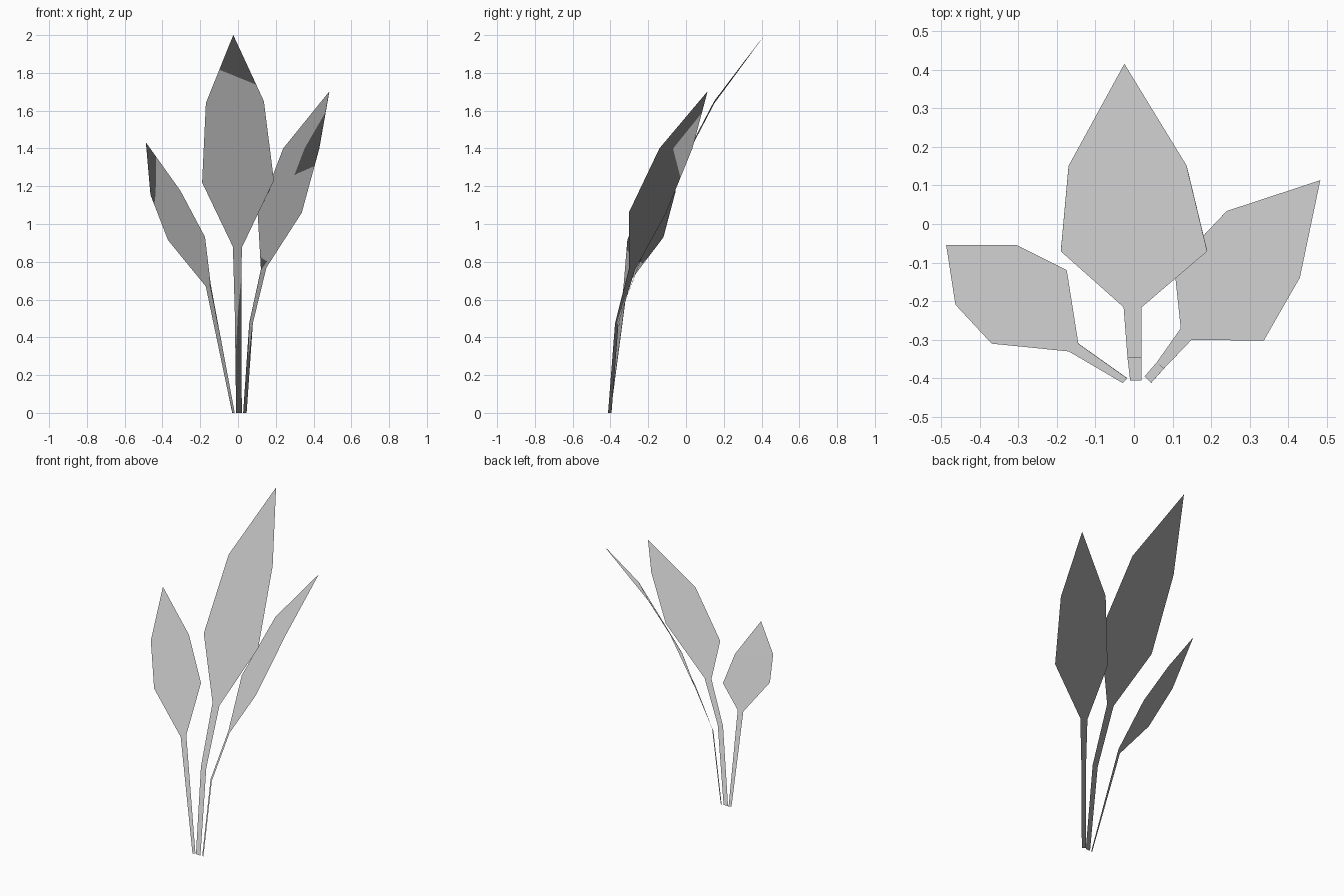
import bpy
import bmesh
from mathutils import Vector

default_cube = bpy.data.objects.get("Cube")
if default_cube:
    bpy.data.objects.remove(default_cube, do_unlink=True)

# One plain grey for the whole plant
grey = bpy.data.materials.new("leaf grey")
grey.use_nodes = True
colour = (0.65, 0.65, 0.65, 1)
grey.diffuse_color = colour
grey.node_tree.nodes["Principled BSDF"].inputs["Base Color"].default_value = colour

SKIN_GAP = 0.001


def make_leaf(name, rows, tip):
    """Strip of quads from stem foot to blade, closed by a pointed tip,
    with a front skin and a back skin a hair apart."""
    bm = bmesh.new()
    pairs = [[bm.verts.new(point) for point in row] for row in rows]
    top = bm.verts.new(tip)
    for (left, right), (next_left, next_right) in zip(pairs, pairs[1:]):
        bm.faces.new((left, right, next_right, next_left))
    bm.faces.new((*pairs[-1], top))
    bm.normal_update()

    # Back skin: reversed copy, both skins pushed slightly outwards
    front = list(bm.faces)
    copy = bmesh.ops.duplicate(bm, geom=front)["geom"]
    back = [item for item in copy if isinstance(item, bmesh.types.BMFace)]
    bmesh.ops.reverse_faces(bm, faces=back)
    bm.normal_update()
    for vert in bm.verts:
        vert.co += vert.normal * SKIN_GAP
    for face in bm.faces:
        face.smooth = True

    mesh = bpy.data.meshes.new(name)
    bm.to_mesh(mesh)
    bm.free()
    mesh.materials.append(grey)

    # Foliage shading: every normal points straight up
    up = Vector((0, 0, 1))
    mesh.normals_split_custom_set_from_vertices([up] * len(mesh.vertices))
    leaf = bpy.data.objects.new(name, mesh)
    bpy.context.collection.objects.link(leaf)
    return leaf


# Rows run upwards: stem foot, stem bend, blade neck, widest part, shoulder
make_leaf("centre_leaf", [
    ((-.01, -.405, 0), (.02, -.405, 0)),
    ((-.017, -.345, .53), (.019, -.345, .53)),
    ((-.027, -.215, .88), (.02, -.215, .875)),
    ((-.19, -.07, 1.22), (.19, -.07, 1.23)),
    ((-.17, .15, 1.64), (.137, .15, 1.65)),
], (-.025, .415, 2))

make_leaf("left_leaf", [
    ((.028, -.395, 0), (.045, -.412, 0)),
    ((.06, -.358, .475), (.078, -.375, .475)),
    ((.122, -.27, .76), (.15, -.3, .77)),
    ((.105, -.11, 1.05), (.337, -.302, 1.06)),
    ((.24, .033, 1.4), (.43, -.14, 1.4)),
], (.483, .113, 1.7))

make_leaf("right_leaf", [
    ((-.03, -.412, 0), (-.018, -.4, 0)),
    ((-.17, -.33, .67), (-.145, -.31, .68)),
    ((-.37, -.31, .915), (-.175, -.12, .93)),
    ((-.463, -.21, 1.155), (-.305, -.055, 1.175)),
], (-.487, -.055, 1.43))
